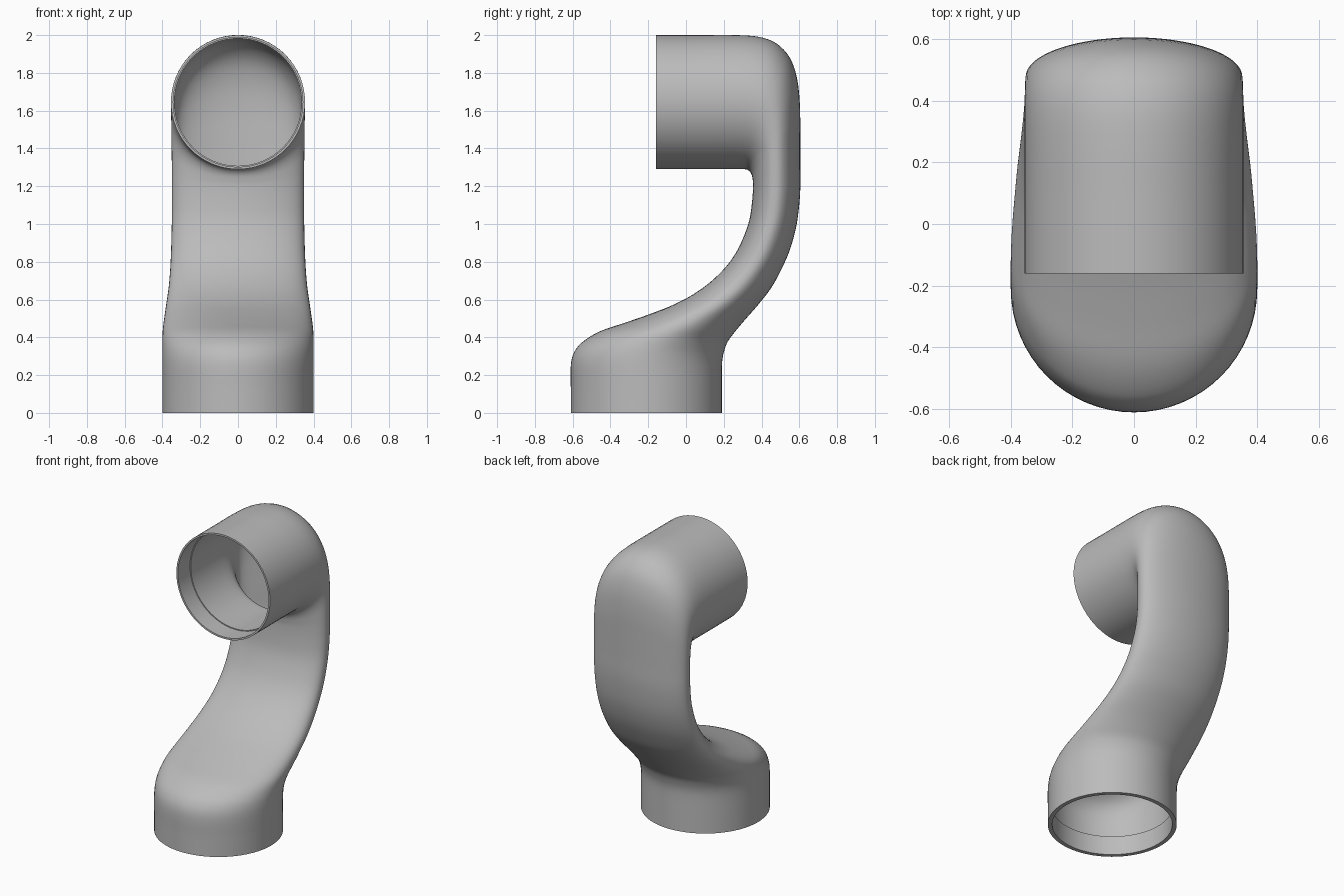
import bpy, bmesh, math
from mathutils import Vector

if "Cube" in bpy.data.objects:
    bpy.data.objects.remove(bpy.data.objects["Cube"], do_unlink=True)

grey = bpy.data.materials.new("plain grey")
grey.use_nodes = True
grey.diffuse_color = (0.5, 0.5, 0.5, 1)
grey.node_tree.nodes["Principled BSDF"].inputs["Base Color"].default_value = (0.5, 0.5, 0.5, 1)

# Cross-sections along the duct: front y, front z, back y, back z, half width
SECTIONS = [
    (-.61, 0, .19, 0, .4), (-.61, .13, .19, .13, .4), (-.61, .25, .19, .22, .4),
    (-.595, .315, .192, .275, .4), (-.555, .37, .2, .32, .4), (-.46, .43, .22, .375, .4),
    (-.33, .475, .26, .43, .397), (-.2, .52, .31, .49, .39), (-.05, .58, .38, .57, .38),
    (.08, .655, .45, .66, .368), (.18, .74, .5, .75, .36), (.25, .825, .545, .85, .355),
    (.3, .92, .578, .96, .352), (.335, 1.02, .595, 1.06, .35), (.35, 1.12, .605, 1.18, .35),
    (.355, 1.2, .605, 1.32, .35), (.353, 1.235, .605, 1.48, .351), (.348, 1.26, .603, 1.63, .352),
    (.338, 1.277, .588, 1.77, .353), (.325, 1.287, .55, 1.88, .354), (.31, 1.29, .48, 1.955, .355),
    (.28, 1.29, .39, 1.99, .355), (.22, 1.29, .26, 2, .355), (.1, 1.29, .1, 2, .355),
    (-.03, 1.29, -.03, 2, .355), (-.16, 1.29, -.16, 2, .355),
]
SIDES, STEPS = 64, 4


def smooth_sections(rows):
    """Spline through the sections, spaced by the distance between them."""
    pts = [Vector(r) for r in rows]
    t = [0]
    for a, b in zip(pts, pts[1:]):
        t.append(t[-1] + (b - a).length)
    last = len(pts) - 1
    slopes = []
    for i in range(last + 1):
        lo, hi = max(i - 1, 0), min(i + 1, last)
        slopes.append((pts[hi] - pts[lo]) / (t[hi] - t[lo]))
    out = []
    for i in range(last):
        h = t[i + 1] - t[i]
        for k in range(STEPS):
            s = k / STEPS
            e = s * s * (3 - 2 * s)
            out.append(pts[i] * (1 - e) + pts[i + 1] * e
                       + slopes[i] * h * s * (1 - s) ** 2
                       - slopes[i + 1] * h * s * s * (1 - s))
    return out + [pts[-1]]


def ring(bm, sec, wall=0.0):
    """One oval loop; thin ovals get a flatter front."""
    front, back = Vector((0, sec[0], sec[1])), Vector((0, sec[2], sec[3]))
    mid, half = (front + back) / 2, (back - front) / 2
    power = 0.7 + 0.3 * min(1, half.length / sec[4])
    half *= 1 - wall / half.length
    verts = []
    for i in range(SIDES):
        a = math.tau * i / SIDES
        c = math.cos(a)
        if c < 0:
            c = -abs(c) ** power
        p = mid + half * c
        p.x = (sec[4] - wall) * math.sin(a)
        verts.append(bm.verts.new(p))
    return verts


# Hollow duct: outer skin, then inner skin back to the start, with stepped sockets
bm = bmesh.new()
secs = smooth_sections(SECTIONS)
rings = [ring(bm, s) for s in secs]
low, high = STEPS, len(secs) - 1 - STEPS
for i in reversed(range(len(secs))):
    if i > high:
        rings.append(ring(bm, secs[i], 0.012))
    elif i == high:
        rings += [ring(bm, secs[i], 0.012), ring(bm, secs[i], 0.018)]
    elif i == low:
        rings += [ring(bm, secs[i], 0.018), ring(bm, secs[i], 0.027)]
    else:
        rings.append(ring(bm, secs[i], 0.027 if i < low else 0.018))
for a, b in zip(rings, rings[1:] + rings[:1]):
    for j in range(SIDES):
        k = (j + 1) % SIDES
        bm.faces.new((a[j], a[k], b[k], b[j]))
bmesh.ops.recalc_face_normals(bm, faces=bm.faces)

mesh = bpy.data.meshes.new("curved_duct")
bm.to_mesh(mesh)
bm.free()
mesh.materials.append(grey)
duct = bpy.data.objects.new("curved_duct", mesh)
bpy.context.collection.objects.link(duct)
bpy.context.view_layer.objects.active = duct
duct.select_set(True)
bpy.ops.object.shade_smooth_by_angle(angle=math.radians(40))
